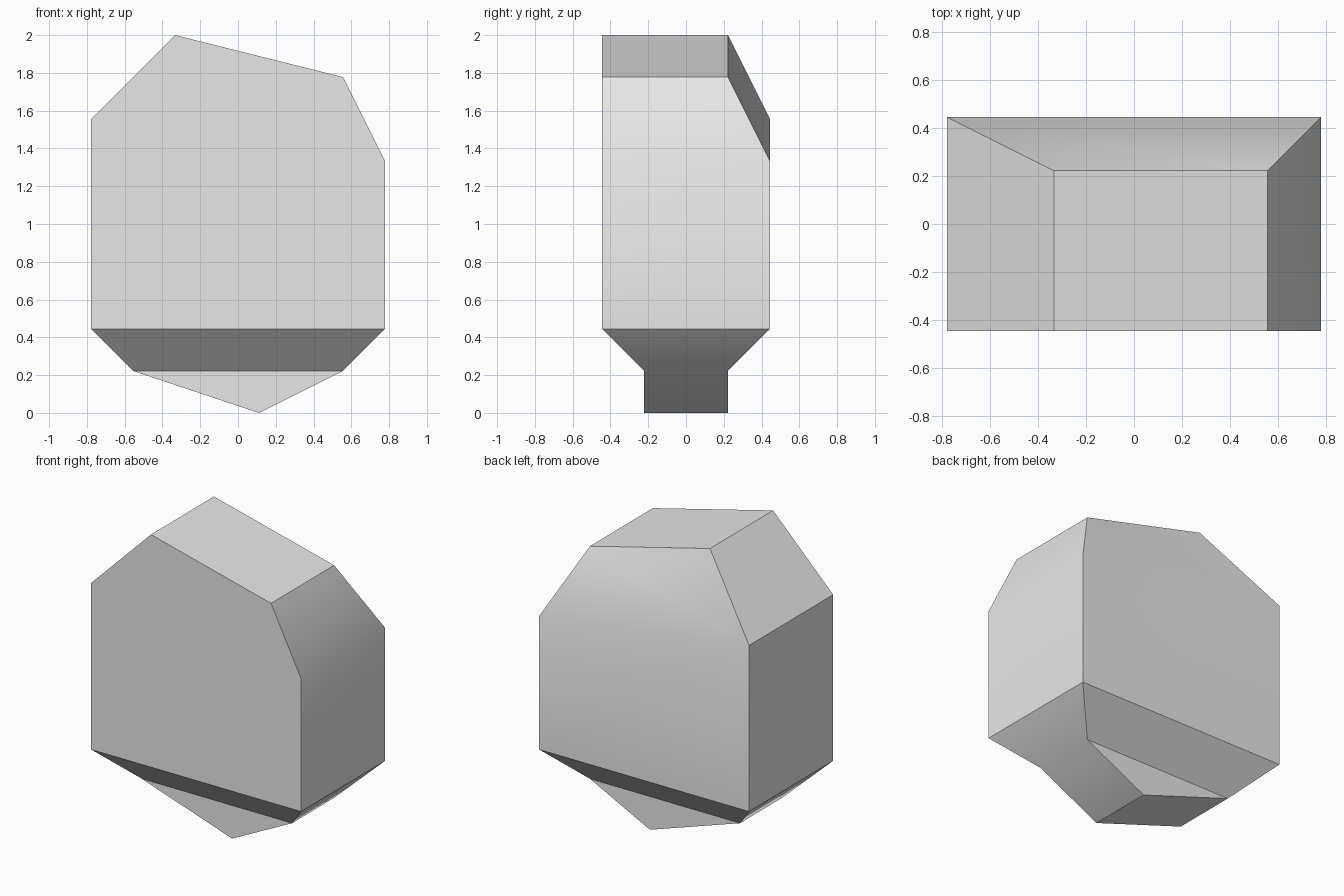
import bpy, bmesh, math

cube = bpy.data.objects.get("Cube")
if cube:
    bpy.data.objects.remove(cube, do_unlink=True)

U = 2 / 9  # grid unit of the chiselled stone

# Stone grey
grey = bpy.data.materials.new("stone_grey")
grey.use_nodes = True
colour = (0.8, 0.8, 0.8, 1)
grey.diffuse_color = colour
grey.node_tree.nodes["Principled BSDF"].inputs["Base Color"].default_value = colour

bm = bmesh.new()


def ring(points, y):
    return [bm.verts.new((x * U, y * U, z * U)) for x, z in points]


def bridge(a, b):
    for i in range(len(a) - 1):
        bm.faces.new((a[i], a[i + 1], b[i + 1], b[i]))


# Upper block: a front outline carried to the back, with the crown set forward
low_right, side_right = (3.5, 2), (3.5, 6)
top_right, top_left = (2.5, 8), (-1.5, 9)
side_left, low_left = (-3.5, 7), (-3.5, 2)
outline = [low_right, side_right, top_right, top_left, side_left, low_left]
front = ring(outline, -2)
back = ring(outline, 2)
for v in back[2:4]:
    v.co.y = U
bridge(front, back)
bm.faces.new(front)

# Back wall and the two facets above it
bm.faces.new((back[0], back[1], back[4], back[5]))
bm.faces.new((back[1], back[2], back[4]))
bm.faces.new((back[2], back[3], back[4]))

# Tapered underside ending in an off-centre ridge
keel = [(2.5, 1), (0.5, 0), (-2.5, 1)]
keel_front = ring(keel, -1)
keel_back = ring(keel, 1)
bridge(keel_front, keel_back)
for wall, base in ((front, keel_front), (back, keel_back)):
    bm.faces.new((wall[0], wall[5], base[2], base[0]))
    bm.faces.new(base)
for i, j in ((0, 0), (5, 2)):
    bm.faces.new((front[i], back[i], keel_back[j], keel_front[j]))

bmesh.ops.recalc_face_normals(bm, faces=bm.faces)
mesh = bpy.data.meshes.new("rock")
bm.to_mesh(mesh)
bm.free()
mesh.materials.append(grey)
rock = bpy.data.objects.new("rock", mesh)
bpy.context.collection.objects.link(rock)

# Soft shading across shallow edges only
bpy.ops.object.select_all(action="DESELECT")
rock.select_set(True)
bpy.context.view_layer.objects.active = rock
bpy.ops.object.shade_smooth_by_angle(angle=math.radians(30))
